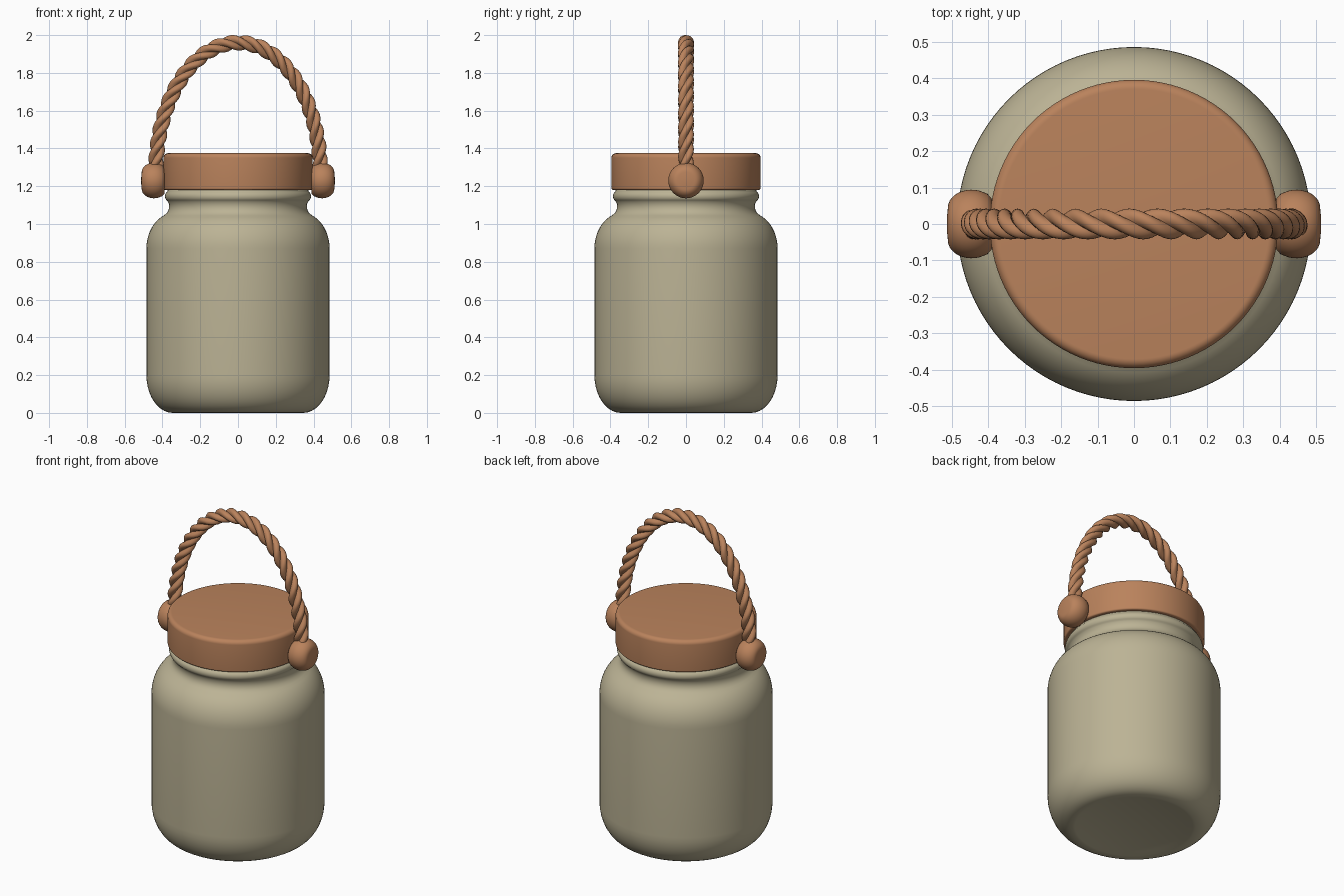
import bpy, bmesh, math
from mathutils import Vector, Matrix

if "Cube" in bpy.data.objects:
    bpy.data.objects.remove(bpy.data.objects["Cube"])


def material(name, color):
    m = bpy.data.materials.new(name)
    m.diffuse_color = (*color, 1)
    m.use_nodes = True
    m.node_tree.nodes["Principled BSDF"].inputs["Base Color"].default_value = m.diffuse_color
    return m


stone = material("sage_stone", (0.50, 0.45, 0.30))
copper = material("warm_brown", (0.49, 0.225, 0.107))


def finish(bm, name, mat, angle=50):
    bmesh.ops.recalc_face_normals(bm, faces=bm.faces)
    me = bpy.data.meshes.new(name)
    bm.to_mesh(me)
    bm.free()
    me.materials.append(mat)
    ob = bpy.data.objects.new(name, me)
    bpy.context.collection.objects.link(ob)
    bpy.ops.object.select_all(action='DESELECT')
    ob.select_set(True)
    bpy.context.view_layer.objects.active = ob
    bpy.ops.object.shade_smooth_by_angle(angle=math.radians(angle))
    return ob


def corner(r, z, a, b, t0, t1, n=10):
    """Elliptic arc of profile points, angles in degrees."""
    out = []
    for i in range(n + 1):
        t = math.radians(t0 + (t1 - t0) * i / n)
        out.append((r + a * math.cos(t), z + b * math.sin(t)))
    return out


def lathe(name, profile, mat, matrix=None, sides=96):
    bm = bmesh.new()
    rings = []
    for r, z in profile:
        if r < 1e-5:
            rings.append([bm.verts.new((0, 0, z))] * sides)
        else:
            rings.append([bm.verts.new((r * math.cos(math.tau * i / sides),
                                        r * math.sin(math.tau * i / sides), z))
                          for i in range(sides)])
    for lo, hi in zip(rings, rings[1:]):
        for i in range(sides):
            j = (i + 1) % sides
            bm.faces.new(list(dict.fromkeys((lo[i], lo[j], hi[j], hi[i]))))
    if matrix:
        bm.transform(matrix)
    return finish(bm, name, mat)


# Jar body with rounded base, shoulder, neck and rim bead
body = ([(0, 0.01), (0.30, 0.01), (0.33, 0.0)]
        + corner(0.345, 0.20, 0.14, 0.20, -90, 0)
        + corner(0.335, 0.87, 0.15, 0.19, 0, 68)
        + [(0.375, 1.06), (0.366, 1.08), (0.365, 1.105), (0.372, 1.118)]
        + corner(0.362, 1.147, 0.025, 0.028, -60, 60, 8)
        + [(0.366, 1.20), (0, 1.20)])
lathe("jar_body", body, stone)

# Lid
lid = ([(0, 1.18), (0.385, 1.18)]
       + corner(0.385, 1.19, 0.01, 0.01, -60, 0, 4)
       + corner(0.370, 1.35, 0.025, 0.025, 0, 90, 8)
       + [(0, 1.376)])
lathe("lid", lid, copper)

# Round knobs on both sides of the lid
knob = ([(0, 0.385), (0.07, 0.39), (0.083, 0.402)]
        + corner(0.045, 0.445, 0.049, 0.065, -20, 90, 10)
        + [(0.025, 0.512), (0, 0.513)])
for side, s in (("left", -1), ("right", 1)):
    m = Matrix.Translation((0, 0, 1.23)) @ Matrix.Rotation(s * math.pi / 2, 4, 'Y')
    lathe("knob_" + side, knob, copper, m, 48)

# Twisted three-strand rope handle swept along an arch
STEPS, SIDES, PITCH = 320, 30, 0.235
OFFSET, STRAND = 0.020, 0.022
bm = bmesh.new()
rings, length, prev = [], 0.0, None
for k in range(STEPS + 1):
    a = math.pi * (1.02 - 1.04 * k / STEPS)
    p = Vector((0.435 * math.cos(a), 0, 1.275 + 0.685 * math.sin(a)))
    t = Vector((0.435 * math.sin(a), 0, -0.685 * math.cos(a))).normalized()
    b = Vector((0, 1, 0))
    n = b.cross(t)
    length += (p - prev).length if prev else 0
    prev = p
    twist = math.tau * length / PITCH
    ring = []
    for i in range(SIDES):
        th = math.tau * i / SIDES
        phi = (th + math.pi / 3) % (math.tau / 3) - math.pi / 3
        r = OFFSET * math.cos(phi) + math.sqrt(STRAND ** 2 - (OFFSET * math.sin(phi)) ** 2)
        ring.append(bm.verts.new(p + n * (r * math.cos(th + twist)) + b * (r * math.sin(th + twist))))
    rings.append(ring)
for lo, hi in zip(rings, rings[1:]):
    for i in range(SIDES):
        j = (i + 1) % SIDES
        bm.faces.new((lo[i], lo[j], hi[j], hi[i]))
bm.faces.new(rings[0])
bm.faces.new(rings[-1])
finish(bm, "rope_handle", copper, 60)
